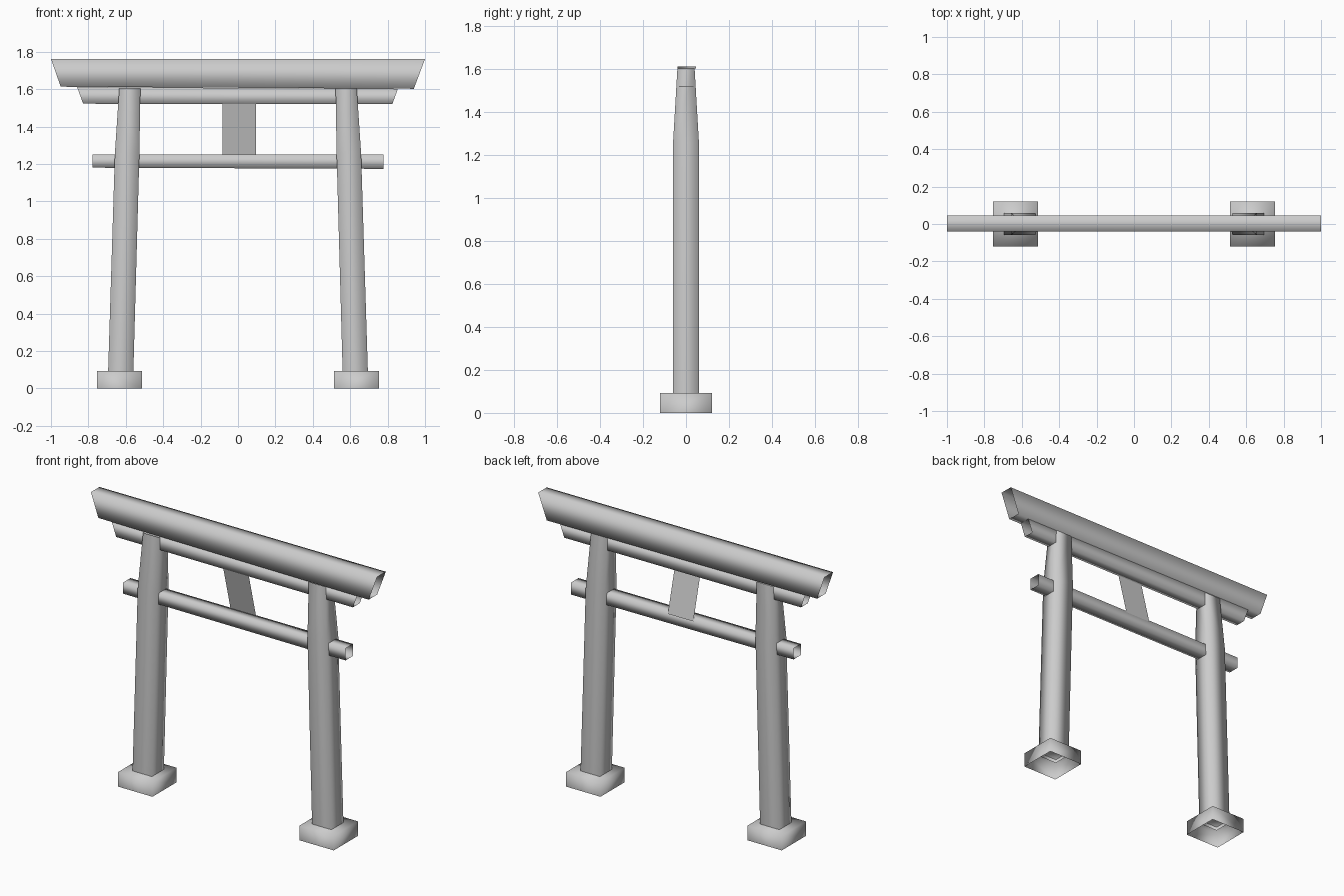
import bpy
import bmesh

if "Cube" in bpy.data.objects:
    bpy.data.objects.remove(bpy.data.objects["Cube"], do_unlink=True)

# One pale grey for the whole gate
GREY = (0.6, 0.6, 0.6, 1.0)
mat = bpy.data.materials.new("pale grey")
mat.use_nodes = True
mat.diffuse_color = GREY
mat.node_tree.nodes["Principled BSDF"].inputs["Base Color"].default_value = GREY


def loft(name, rings, cap_last=False):
    """Skin four-cornered rings into an open, softly shaded tube."""
    bm = bmesh.new()
    loops = [[bm.verts.new(p) for p in ring] for ring in rings]
    for a, b in zip(loops, loops[1:]):
        for i in range(4):
            j = (i + 1) % 4
            bm.faces.new((a[i], a[j], b[j], b[i]))
    if cap_last:
        bm.faces.new(loops[-1])
    bmesh.ops.recalc_face_normals(bm, faces=bm.faces)
    return finish(name, bm)


def finish(name, bm):
    mesh = bpy.data.meshes.new(name)
    bm.to_mesh(mesh)
    bm.free()
    mesh.materials.append(mat)
    mesh.shade_smooth()
    obj = bpy.data.objects.new(name, mesh)
    bpy.context.collection.objects.link(obj)
    return obj


def beam(name, front, back, ends):
    """Hollow beam; each end is (top x, top z, bottom x, bottom z)."""
    loft(name, [[(tx, front, tz), (tx, back, tz), (bx, back, bz), (bx, front, bz)]
                for tx, tz, bx, bz in ends])


def level_ring(x0, x1, half_y, z):
    return [(x0, -half_y, z), (x1, -half_y, z), (x1, half_y, z), (x0, half_y, z)]


# Crossbeams, open at both ends
beam("top_beam", -0.039, 0.046, [(-1, 1.762, -0.948, 1.613), (1, 1.762, 0.94, 1.602)])
beam("lower_beam", -0.032, 0.036, [(-0.86, 1.611, -0.828, 1.522), (0.855, 1.602, 0.825, 1.52)])
beam("tie_beam", -0.037, 0.037, [(-0.777, 1.25, -0.777, 1.18), (0.777, 1.25, 0.777, 1.174)])

# Leaning pillars on open-bottomed footings
for side, s in (("left", 1), ("right", -1)):
    loft(side + "_pillar", [
        level_ring(s * 0.56, s * 0.695, 0.06, 0.07),
        level_ring(s * 0.527, s * 0.658, 0.06, 1.26),
        level_ring(s * 0.522, s * 0.635, 0.04, 1.603)])
    loft(side + "_footing", [
        level_ring(s * 0.513, s * 0.753, 0.12, 0),
        level_ring(s * 0.513, s * 0.753, 0.12, 0.092)], cap_last=True)

# Thin tablet leaning forward between the beams
bm = bmesh.new()
bm.faces.new([bm.verts.new(p) for p in (
    (-0.082, 0.044, 1.237), (0.096, 0.044, 1.237),
    (0.096, -0.03, 1.525), (-0.082, -0.03, 1.525))])
finish("tablet", bm)
